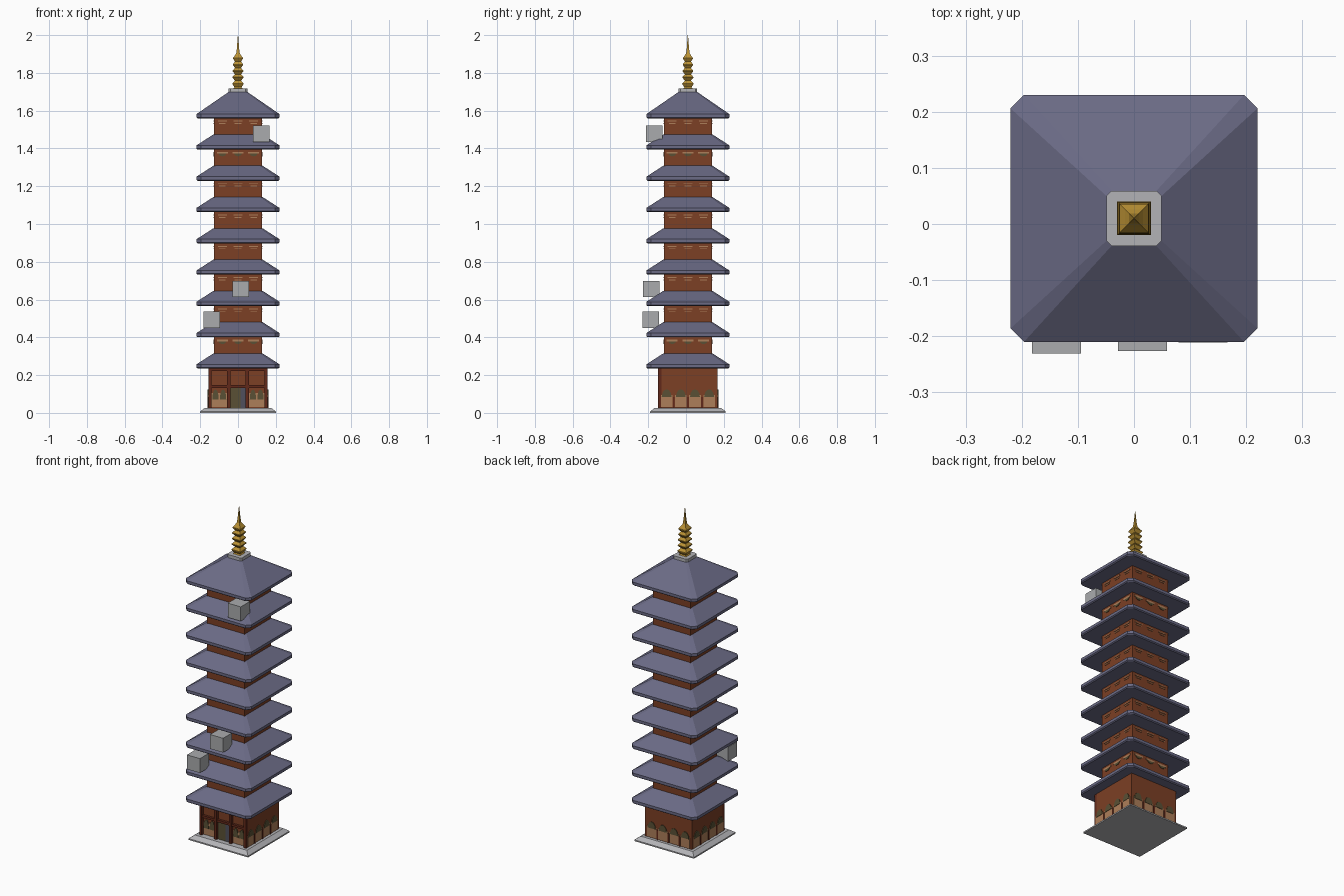
import bpy, bmesh, math
from mathutils import Matrix, Vector

if "Cube" in bpy.data.objects:
    bpy.data.objects.remove(bpy.data.objects["Cube"])

CY = 0.01  # tower axis sits slightly behind the origin


def mat(name, r, g, b):
    m = bpy.data.materials.new(name)
    m.diffuse_color = (r, g, b, 1)
    m.use_nodes = True
    m.node_tree.nodes["Principled BSDF"].inputs["Base Color"].default_value = m.diffuse_color
    return m


ROOF = mat("slate roof", 0.145, 0.145, 0.235)
WALL = mat("red brown wall", 0.20, 0.05, 0.018)
POST = mat("dark red timber", 0.12, 0.022, 0.010)
STONE = mat("pale stone", 0.45, 0.45, 0.47)
GREY = mat("box grey", 0.40, 0.41, 0.42)
GOLD = mat("gold", 0.50, 0.29, 0.035)
TAN = mat("tan panel", 0.42, 0.21, 0.10)
OLIVE = mat("dark olive", 0.10, 0.08, 0.035)
DOOR = mat("blue grey door", 0.08, 0.08, 0.11)


def finish(name, bm, m):
    bmesh.ops.recalc_face_normals(bm, faces=bm.faces)
    me = bpy.data.meshes.new(name)
    bm.to_mesh(me)
    bm.free()
    me.materials.append(m)
    ob = bpy.data.objects.new(name, me)
    bpy.context.collection.objects.link(ob)
    return ob


def loft(name, rings, m):
    """Stack of square sections (half width, z, corner cut) round the axis."""
    bm = bmesh.new()
    loops = []
    for h, z, c in rings:
        pts = []
        for k in range(4):
            rot = Matrix.Rotation(k * math.pi / 2, 3, 'Z')
            corner = [(h - c, -h), (h, -h + c)] if c else [(h, -h)]
            pts += [rot @ Vector((x, y, z)) for x, y in corner]
        loops.append([bm.verts.new(p + Vector((0, CY, 0))) for p in pts])
    n = len(loops[0])
    for a, b in zip(loops, loops[1:]):
        for i in range(n):
            j = (i + 1) % n
            bm.faces.new((a[i], a[j], b[j], b[i]))
    bm.faces.new(loops[0][::-1])
    bm.faces.new(loops[-1])
    return finish(name, bm, m)


def add_box(bm, x0, x1, y0, y1, z0, z1, k=0):
    """Box on the front, turned k quarter turns round the axis."""
    mtx = (Matrix.Translation((0, CY, 0)) @ Matrix.Rotation(k * math.pi / 2, 4, 'Z')
           @ Matrix.Translation(((x0 + x1) / 2, (y0 + y1) / 2, (z0 + z1) / 2))
           @ Matrix.Diagonal((x1 - x0, y1 - y0, z1 - z0, 1)))
    bmesh.ops.create_cube(bm, size=1, matrix=mtx)


def add_arch(bm, x, d, w, z0, z1, k, thick=0.003):
    """Thin half-round plate on side k, at distance d from the axis."""
    mtx = Matrix.Translation((0, CY, 0)) @ Matrix.Rotation(k * math.pi / 2, 4, 'Z')
    prof = [(x + w * math.cos(a), z0 + (z1 - z0) * math.sin(a))
            for a in (math.pi * i / 6 for i in range(7))]
    f = [bm.verts.new(mtx @ Vector((u, -d - thick, z))) for u, z in prof]
    b = [bm.verts.new(mtx @ Vector((u, -d + 0.001, z))) for u, z in prof]
    bm.faces.new(f)
    bm.faces.new(b[::-1])
    for i in range(7):
        j = (i + 1) % 7
        bm.faces.new((f[i], b[i], b[j], f[j]))


# stone base
loft("stone_base", [(0.2, 0, 0), (0.2, 0.008, 0), (0.175, 0.027, 0)], STONE)

# ground storey: solid core, thicker at the sides and back, recessed at the front
W = 0.157
bm = bmesh.new()
add_box(bm, -W, W, -W + 0.018, W, 0.025, 0.24)
finish("ground_storey", bm, WALL)

# front timber frame
bm = bmesh.new()
for x in (-0.149, -0.049, 0.049, 0.149):
    add_box(bm, x - 0.008, x + 0.008, -W, -W + 0.02, 0.025, 0.24)
for z in (0.14, 0.228):
    add_box(bm, -W, W, -W + 0.003, -W + 0.02, z - 0.007, z + 0.007)
# low posts between the panels of the other sides
for k in (1, 2, 3):
    for x in (-0.075, 0, 0.075):
        add_box(bm, x - 0.005, x + 0.005, -W - 0.004, -W + 0.001, 0.027, 0.085, k)
finish("timber_frame", bm, POST)

# front door leaves
bm = bmesh.new()
add_box(bm, -0.041, 0.012, -W + 0.012, -W + 0.019, 0.027, 0.133)
finish("door_left", bm, OLIVE)
bm = bmesh.new()
add_box(bm, 0.012, 0.041, -W + 0.012, -W + 0.019, 0.027, 0.133)
finish("door_right", bm, DOOR)

# ground storey panels with olive arches
bt, bo = bmesh.new(), bmesh.new()
for s in (-1, 1):
    add_box(bt, s * 0.099 - 0.04, s * 0.099 + 0.04, -W + 0.014, -W + 0.019, 0.03, 0.105)
    for dx in (-0.02, 0.02):
        add_arch(bo, s * 0.099 + dx, W - 0.014, 0.017, 0.07, 0.125, 0)
for k in (1, 2, 3):
    for x in (-0.1125, -0.0375, 0.0375, 0.1125):
        add_box(bt, x - 0.031, x + 0.031, -W - 0.002, -W + 0.001, 0.03, 0.095, k)
        add_arch(bo, x, W + 0.001, 0.026, 0.085, 0.125, k)
finish("ground_panels", bt, TAN)
finish("ground_arches", bo, OLIVE)

# upper body
B = 0.127
loft("tower_body", [(B, 0.23, 0), (B, 1.60, 0)], WALL)

# nine roofs
STEP = 0.1656
for i in range(9):
    z = 0.235 + i * STEP
    top = (0.13, z + 0.08, 0.014) if i < 8 else (0.048, 1.70, 0.009)
    loft("roof_%d" % (i + 1),
         [(0.214, z, 0.024), (0.22, z + 0.005, 0.024), (0.22, z + 0.022, 0.024), top], ROOF)

# small brackets and vents under each upper eave
bt, bo, bs = bmesh.new(), bmesh.new(), bmesh.new()
for i in range(1, 9):
    z = 0.235 + i * STEP
    for k in range(4):
        for x in (-0.083, 0, 0.083):
            if i in (1, 7):
                add_box(bt, x - 0.029, x + 0.029, -B - 0.003, -B + 0.001, z - 0.022, z - 0.012, k)
                add_arch(bo, x, B, 0.02, z - 0.022, z - 0.036, k)
            else:
                add_box(bt, x - 0.024, x + 0.024, -B - 0.003, -B + 0.001, z - 0.018, z - 0.013, k)
                add_box(bs, x - 0.018, x + 0.018, -B - 0.003, -B + 0.001, z - 0.03, z - 0.026, k)
finish("eave_brackets", bt, TAN)
finish("eave_arches", bo, OLIVE)
finish("eave_vents", bs, TAN)

# cap and spire
loft("roof_cap", [(0.049, 1.697, 0.009), (0.049, 1.718, 0.009)], STONE)
rings = [(0.026, 1.715, 0), (0.019, 1.724, 0)]
for i in range(5):
    z = 1.741 + i * 0.0335
    rings += [(0.030 - 0.001 * i, z, 0), (0.030 - 0.001 * i, z + 0.004, 0), (0.016, z + 0.018, 0)]
rings += [(0.009, 1.905, 0), (0.006, 1.93, 0), (0.0008, 2.0, 0)]
loft("spire", rings, GOLD)

# three grey boxes fixed to the front
S = 0.0435
for i, (x, y, z) in enumerate([(0.123, -0.168, 1.477), (0.015, -0.183, 0.656), (-0.138, -0.187, 0.493)]):
    bm = bmesh.new()
    add_box(bm, x - S, x + S, y - CY - S, y - CY + S, z - S, z + S)
    finish("wall_box_%d" % (i + 1), bm, GREY)
